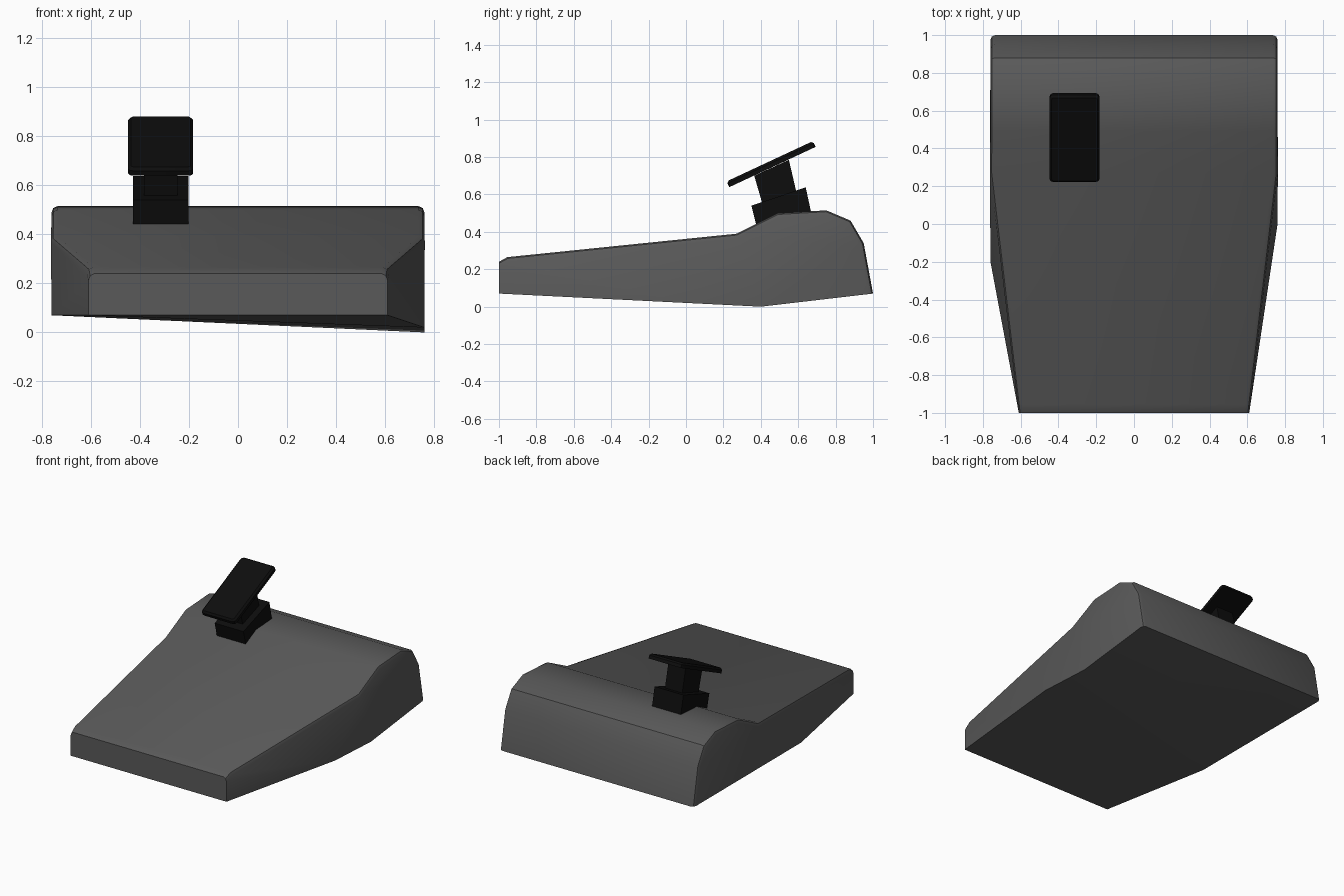
import bpy, bmesh
from mathutils import Matrix, Vector
from math import radians

old = bpy.data.objects.get("Cube")
if old:
    bpy.data.objects.remove(old, do_unlink=True)


def material(name, value):
    mat = bpy.data.materials.new(name)
    mat.use_nodes = True
    colour = (value, value, value, 1)
    mat.diffuse_color = colour
    bsdf = next(n for n in mat.node_tree.nodes if n.type == 'BSDF_PRINCIPLED')
    bsdf.inputs["Base Color"].default_value = colour
    return mat


def finish(bm, name, mat):
    bmesh.ops.recalc_face_normals(bm, faces=bm.faces[:])
    mesh = bpy.data.meshes.new(name)
    bm.to_mesh(mesh)
    bm.free()
    mesh.materials.append(mat)
    obj = bpy.data.objects.new(name, mesh)
    bpy.context.collection.objects.link(obj)
    bpy.ops.object.select_all(action='DESELECT')
    obj.select_set(True)
    bpy.context.view_layer.objects.active = obj
    bpy.ops.object.shade_smooth_by_angle(angle=radians(30))
    return obj


grey = material("dark grey", 0.1)
black = material("black", 0.004)

# Housing: upper profile (y, z) from front to back, narrowing to the front
profile = [(-1, .24), (-.955, .265), (.27, .39), (.49, .5),
           (.75, .515), (.88, .46), (.95, .34)]
WIDE, NARROW = .76, .61


def half_width(y):
    return NARROW + (WIDE - NARROW) * min(1, (y + 1) / 1.27)


bm = bmesh.new()
left = [bm.verts.new((half_width(y), y, z)) for y, z in profile]
right = [bm.verts.new((-half_width(y), y, z)) for y, z in profile]

# Underside corners, dipping on one side only
lf = bm.verts.new((NARROW, -1, .07))
l_bend = bm.verts.new((WIDE, 0, .02))
l_low = bm.verts.new((WIDE, .4, 0))
lb = bm.verts.new((WIDE, 1, .07))
rf = bm.verts.new((-NARROW, -1, .07))
r_bend = bm.verts.new((-WIDE, -.2, .07))
rb = bm.verts.new((-WIDE, 1, .07))

# Front, top and back strip
rim_l, rim_r = [lf] + left + [lb], [rf] + right + [rb]
for i in range(len(rim_l) - 1):
    bm.faces.new((rim_l[i], rim_l[i + 1], rim_r[i + 1], rim_r[i]))
# Side walls: tapered front part and straight rear part
bm.faces.new([lf, l_bend, left[2], left[1], left[0]])
bm.faces.new([l_bend, l_low, lb] + left[:1:-1])
bm.faces.new([rf, r_bend, right[2], right[1], right[0]])
bm.faces.new([r_bend, rb] + right[:1:-1])
# Underside
for tri in ((rb, lb, l_low), (r_bend, rb, l_low), (r_bend, l_low, l_bend),
            (rf, r_bend, l_bend), (rf, l_bend, lf)):
    bm.faces.new(tri)
# Softened rim along the top
rim_edges = [bm.edges.get((a, b)) for rim in (left, right)
             for a, b in zip(rim, rim[1:])]
rim_edges += [bm.edges.get((left[-1], lb)), bm.edges.get((right[-1], rb))]
bmesh.ops.bevel(bm, geom=rim_edges, offset=.025, offset_type='OFFSET',
                segments=2, profile=.5, affect='EDGES', clamp_overlap=True)
finish(bm, "housing", grey)

LEVER_X = -.315


def side_block(name, points, width):
    """Extrude a (y, z) outline along x around the lever centre."""
    bm = bmesh.new()
    face = bm.faces.new([bm.verts.new((LEVER_X - width / 2, y, z)) for y, z in points])
    new = bmesh.ops.extrude_face_region(bm, geom=[face])["geom"]
    bmesh.ops.translate(bm, vec=(width, 0, 0),
                        verts=[v for v in new if isinstance(v, bmesh.types.BMVert)])
    return finish(bm, name, black)


# Lever socket and stem
side_block("lever_base", [(.35, .54), (.64, .638), (.67, .5), (.375, .44)], .225)
side_block("lever_stem", [(.365, .7), (.55, .785), (.6, .57), (.42, .51)], .135)

# Tilted thumb plate with rounded corners
bm = bmesh.new()
bmesh.ops.create_cube(bm, size=1)
bmesh.ops.scale(bm, vec=(.265, .51, .034), verts=bm.verts[:])
corners = [e for e in bm.edges if abs(e.verts[0].co.z - e.verts[1].co.z) > .01]
bmesh.ops.bevel(bm, geom=corners, offset=.02, segments=2, profile=.5, affect='EDGES')
upper = [e for e in bm.edges if all(v.co.z > 0 for v in e.verts)]
bmesh.ops.bevel(bm, geom=upper, offset=.012, segments=1, profile=.5, affect='EDGES')
bmesh.ops.transform(bm, verts=bm.verts[:],
                    matrix=Matrix.Translation(Vector((LEVER_X, .455, .762)))
                    @ Matrix.Rotation(radians(25), 4, 'X'))
finish(bm, "thumb_plate", black)
